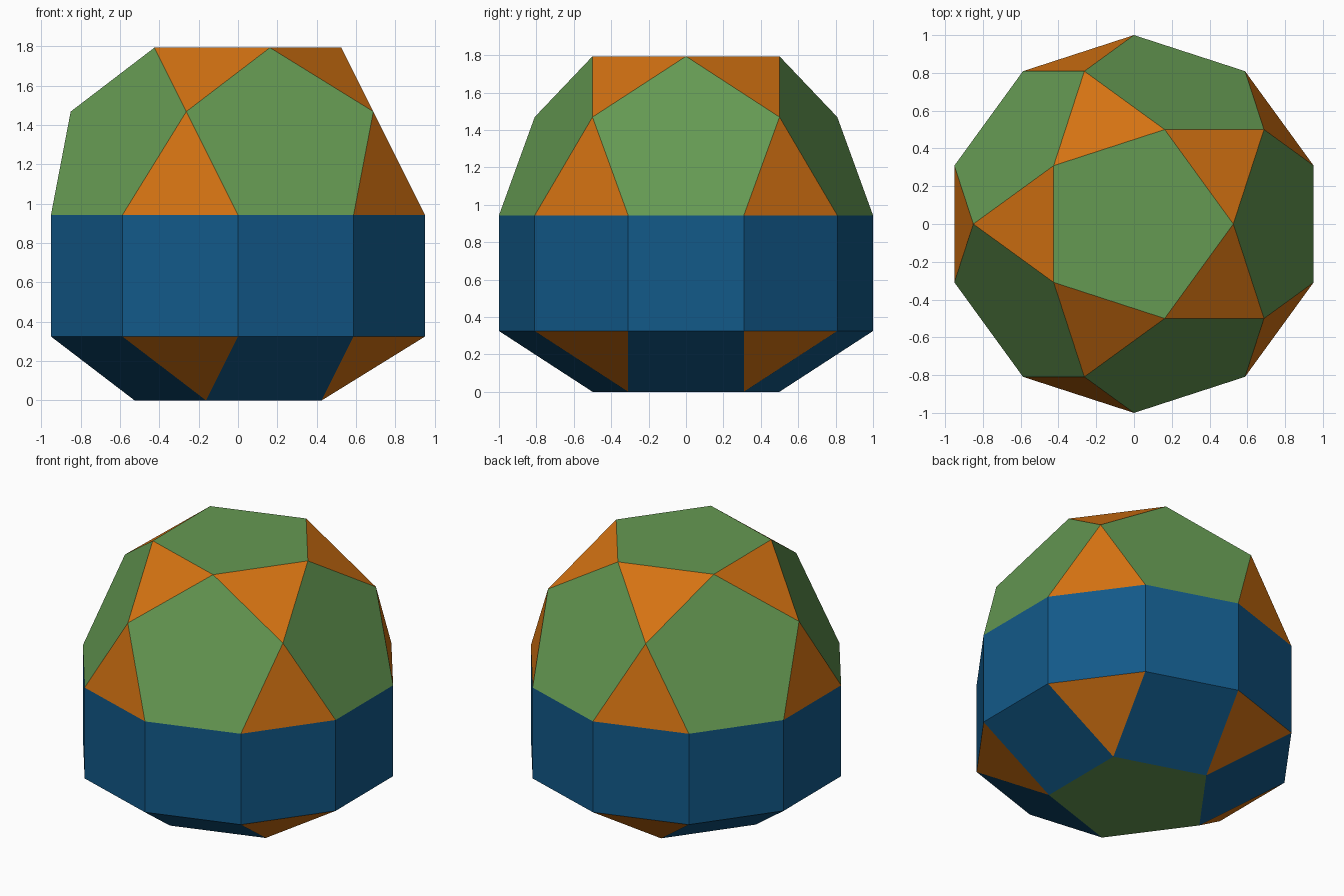
import bpy, bmesh, math

if "Cube" in bpy.data.objects:
    bpy.data.objects.remove(bpy.data.objects["Cube"])

PHI = (1 + math.sqrt(5)) / 2
EDGE = 1 / PHI                          # every edge has this length, decagon radius is 1
R_SMALL = EDGE / (2 * math.sin(math.pi / 5))    # pentagon radius
R_MID = R_SMALL * PHI                   # radius of the ring of rotunda tips
Z_LOW = R_SMALL * EDGE                  # cupola height
Z_HIGH = Z_LOW + EDGE                   # top of the drum
Z_MID = Z_HIGH + R_SMALL                # rotunda tips
Z_TOP = Z_HIGH + R_MID                  # upper pentagon

GREEN, ORANGE, BLUE = range(3)
COLOURS = [("leaf_green", (0.13, 0.32, 0.085)),
           ("orange", (0.66, 0.17, 0.006)),
           ("deep_blue", (0.006, 0.10, 0.25))]

bm = bmesh.new()


def ring(count, radius, z, start):
    """Ring of vertices, start angle in degrees."""
    angles = [math.radians(start + 360 * i / count) for i in range(count)]
    return [bm.verts.new((radius * math.cos(a), radius * math.sin(a), z)) for a in angles]


def face(colour, *verts):
    bm.faces.new(verts).material_index = colour


base = ring(5, R_SMALL, 0, 36)
low = ring(10, 1, Z_LOW, 18)
high = ring(10, 1, Z_HIGH, 18)
tips = ring(5, R_MID, Z_MID, 36)
top = ring(5, R_SMALL, Z_TOP, 0)

# Pentagon caps
face(GREEN, *top)
face(GREEN, *reversed(base))

# Drum of ten squares
for i in range(10):
    j = (i + 1) % 10
    face(BLUE, low[i], low[j], high[j], high[i])

for k in range(5):
    n, a, b, p = (k + 1) % 5, 2 * k, 2 * k + 1, 2 * k - 1
    # Rotunda: pentagon, upper triangle, lower triangle
    face(GREEN, high[p], high[a], tips[k], top[k], tips[k - 1])
    face(ORANGE, top[k], tips[k], top[n])
    face(ORANGE, high[a], high[b], tips[k])
    # Cupola: square and triangle
    face(BLUE, base[k - 1], base[k], low[a], low[p])
    face(ORANGE, base[k], low[b], low[a])

bmesh.ops.recalc_face_normals(bm, faces=bm.faces)
mesh = bpy.data.meshes.new("elongated_rotunda_solid")
bm.to_mesh(mesh)
bm.free()

for name, rgb in COLOURS:
    mat = bpy.data.materials.new(name)
    mat.diffuse_color = (*rgb, 1)
    mat.use_nodes = True
    mat.node_tree.nodes["Principled BSDF"].inputs["Base Color"].default_value = mat.diffuse_color
    mesh.materials.append(mat)

bpy.context.collection.objects.link(bpy.data.objects.new("elongated_rotunda_solid", mesh))
